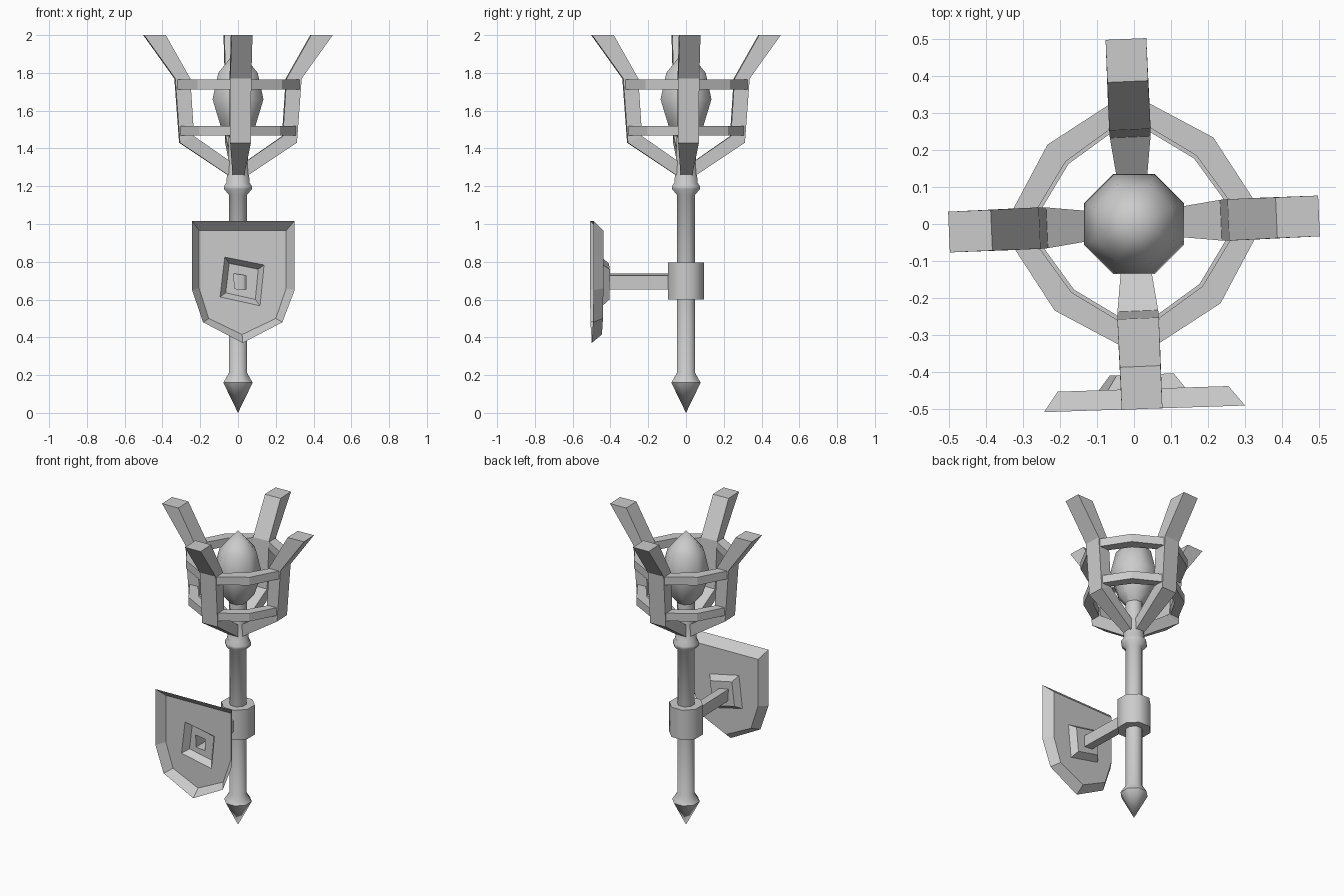
import bpy, bmesh
from math import sin, cos, pi, radians
from mathutils import Vector, Matrix

if "Cube" in bpy.data.objects:
    bpy.data.objects.remove(bpy.data.objects["Cube"])


def finish(bm, name, smooth=None):
    bmesh.ops.recalc_face_normals(bm, faces=bm.faces[:])
    me = bpy.data.meshes.new(name)
    bm.to_mesh(me)
    bm.free()
    ob = bpy.data.objects.new(name, me)
    bpy.context.collection.objects.link(ob)
    if smooth:
        bpy.ops.object.select_all(action='DESELECT')
        ob.select_set(True)
        bpy.context.view_layer.objects.active = ob
        bpy.ops.object.shade_smooth_by_angle(angle=radians(smooth))
    return ob


def bridge(bm, a, b):
    n = len(a)
    for i in range(n):
        j = (i + 1) % n
        bm.faces.new((a[i], a[j], b[j], b[i]))


def lathe(name, profile, sides=8, smooth=50):
    """Octagonal turned part from (radius, z) points; radius 0 makes a tip."""
    bm = bmesh.new()
    rings = []
    for r, z in profile:
        r = max(r, 1e-5)
        rings.append([bm.verts.new((r * cos((i + .5) * 2 * pi / sides),
                                    r * sin((i + .5) * 2 * pi / sides), z))
                      for i in range(sides)])
    for a, b in zip(rings, rings[1:]):
        bridge(bm, a, b)
    bm.faces.new(rings[0])
    bm.faces.new(rings[-1])
    bmesh.ops.remove_doubles(bm, verts=bm.verts[:], dist=1e-4)
    return finish(bm, name, smooth)


# turned parts
lathe("shaft", [(0, 0), (.084, .16), (.053, .21), (.053, 1.155), (.08, 1.185),
                (.08, 1.2), (.066, 1.22), (.057, 1.37), (.052, 1.5)])
lathe("bulb", [(.05, 1.46), (.1, 1.52), (.146, 1.66), (.113, 1.8), (0, 1.93)])
lathe("bracket_collar", [(.102, .6), (.102, .795)])

# four flaring basket arms: outer (r, z), inner (r, z), half width
SECTIONS = [((.04, 1.25), (.04, 1.33), .03),
            ((.31, 1.43), (.235, 1.465), .055),
            ((.335, 1.77), (.255, 1.77), .056),
            ((.5, 2.0), (.385, 2.0), .055)]
TURN = radians(2.5)
for k in range(4):
    bm = bmesh.new()
    loops = []
    for (ro, zo), (ri, zi), w in SECTIONS:
        loops.append([bm.verts.new(p) for p in
                      ((ro, -w, zo), (ro, w, zo), (ri, w, zi), (ri, -w, zi))])
    for a, b in zip(loops, loops[1:]):
        bridge(bm, a, b)
    bm.faces.new(loops[0])
    bm.faces.new(loops[-1])
    bm.transform(Matrix.Rotation(TURN + k * pi / 2, 4, 'Z'))
    finish(bm, f"basket_arm_{k + 1}")


# basket hoops: straight behind each arm, one corner between arms
def hoop(name, z0, z1, scale_out, scale_in):
    bm = bmesh.new()

    def loop(r_arm, r_mid, s, z):
        vs = []
        for k in range(4):
            rot = Matrix.Rotation(TURN + k * pi / 2, 3, 'Z')
            m = r_mid * cos(pi / 4)
            for x, y in ((r_arm, -.048), (r_arm, .048), (m, m)):
                vs.append(bm.verts.new(rot @ Vector((x * s, y * s, z))))
        return vs
    ls = [loop(.328, .317, scale_out, z0), loop(.328, .317, scale_out, z1),
          loop(.262, .25, scale_in, z1), loop(.262, .25, scale_in, z0)]
    for i in range(4):
        bridge(bm, ls[i], ls[(i + 1) % 4])
    finish(bm, name)


hoop("upper_hoop", 1.712, 1.765, 1, 1)
hoop("lower_hoop", 1.468, 1.52, .95, .96)

# dished shield: thin sheet with raised rim, pressed square boss and hollow rod
bm = bmesh.new()


def sheet_loop(pts, y):
    return [bm.verts.new((x, y + .033 * x, z)) for x, z in pts]


rim = sheet_loop([(-.243, 1.017), (.3, 1.017), (.3, .65), (.235, .48),
                  (.025, .37), (-.185, .48), (-.243, .65)], -.5)
face = sheet_loop([(-.206, .965), (.255, .965), (.255, .66), (.2, .5),
                   (.022, .415), (-.155, .5), (-.206, .66)], -.446)
bridge(bm, rim, face)
BOSS = [(-.07, .825), (.138, .783), (.117, .567), (-.095, .614)]
cx, cz = .02, .697
boss = sheet_loop(BOSS, -.446)
boss_in = sheet_loop([(cx + (x - cx) * .74, cz + (z - cz) * .74) for x, z in BOSS], -.407)
ROD = [(-.022, .737), (.043, .727), (.043, .652), (-.018, .658)]
rod = sheet_loop(ROD, -.407)
rod_end = sheet_loop([(x - .01, z) for x, z in ROD], -.07)
bridge(bm, boss, boss_in)
bridge(bm, boss_in, rod)
bridge(bm, rod, rod_end)
bm.faces.new(rod_end)
# flat shield face around the boss opening
edges = [bm.edges.get((l[i], l[(i + 1) % len(l)])) or bm.edges.new((l[i], l[(i + 1) % len(l)]))
         for l in (face, boss) for i in range(len(l))]
bmesh.ops.triangle_fill(bm, edges=edges, use_beauty=True, use_dissolve=False,
                        normal=Vector((0, -1, 0)))
finish(bm, "shield_and_rod")
